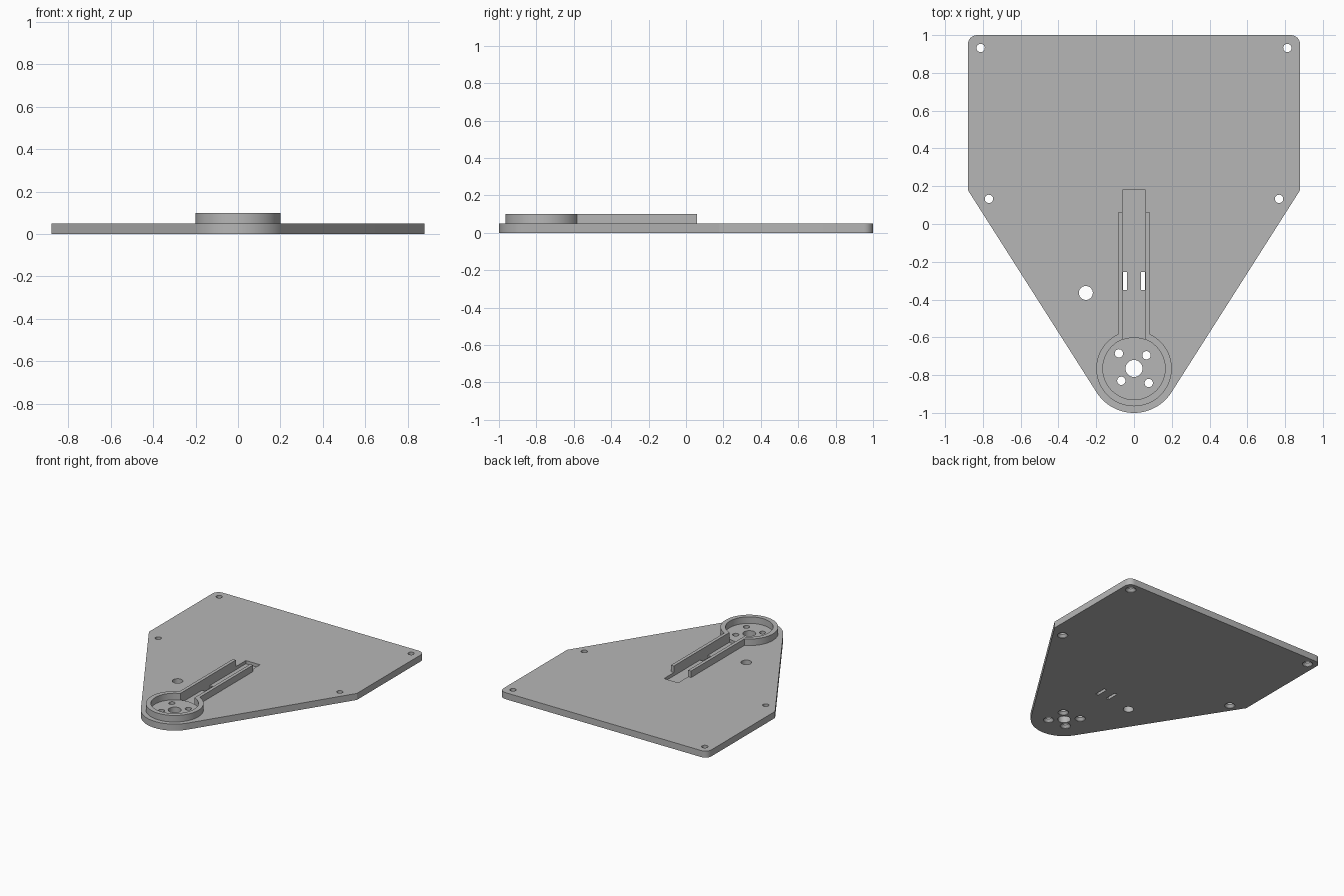
import bpy, bmesh
from math import sin, cos, pi, sqrt, asin, atan2, acos

cube = bpy.data.objects.get("Cube")
if cube:
    bpy.data.objects.remove(cube, do_unlink=True)

grey = bpy.data.materials.new("plain grey")
grey.use_nodes = True
colour = (0.47, 0.47, 0.47, 1)
grey.diffuse_color = colour
grey.node_tree.nodes["Principled BSDF"].inputs["Base Color"].default_value = colour

THICK, TOP = 0.05, 0.1
HUB_Y = -0.765
TIP_R, RING_R, WELL_R = 0.235, 0.2, 0.165
WALL_X, SLOT_X = 0.085, 0.06


def arc(cx, cy, r, a, b, n):
    return [(cx + r * cos(a + (b - a) * i / n), cy + r * sin(a + (b - a) * i / n))
            for i in range(n + 1)]


def mirrored(right):
    """Close a right-hand outline with its mirror image."""
    return right + [(-x, y) for x, y in reversed(right)]


def loft(name, layers):
    """Solid through stacked outlines, each given as (points, z)."""
    bm = bmesh.new()
    rows = [[bm.verts.new((x, y, z)) for x, y in pts] for pts, z in layers]
    n = len(rows[0])
    for low, high in zip(rows, rows[1:]):
        for i in range(n):
            j = (i + 1) % n
            bm.faces.new((low[i], low[j], high[j], high[i]))
    bm.faces.new(rows[0][::-1])
    bm.faces.new(rows[-1])
    bmesh.ops.recalc_face_normals(bm, faces=bm.faces)
    mesh = bpy.data.meshes.new(name)
    bm.to_mesh(mesh)
    bm.free()
    mesh.materials.append(grey)
    obj = bpy.data.objects.new(name, mesh)
    bpy.context.collection.objects.link(obj)
    return obj


def select(obj):
    bpy.ops.object.select_all(action='DESELECT')
    obj.select_set(True)
    bpy.context.view_layer.objects.active = obj


def cut(obj, cutter):
    cutter.hide_render = True
    select(obj)
    mod = obj.modifiers.new("cut", 'BOOLEAN')
    mod.operation, mod.solver, mod.object = 'DIFFERENCE', 'EXACT', cutter
    bpy.ops.object.modifier_apply(modifier=mod.name)
    bpy.data.objects.remove(cutter, do_unlink=True)


def circle(x, y, r):
    return arc(x, y, r, 0, 2 * pi, 32)[:-1]


def drill(obj, x, y, r, sink=None):
    """Through hole, optionally countersunk from below."""
    layers = [(circle(x, y, r), -0.02), (circle(x, y, r), 0.08)]
    if sink:
        layers = [(circle(x, y, sink), -0.02), (circle(x, y, sink), 0.003),
                  (circle(x, y, r), 0.022), (circle(x, y, r), 0.08)]
    cut(obj, loft("hole_cutter", layers))


# Base plate: straight back, tapering sides tangent to the rounded tip
side_x, side_y = 0.88, 0.18
dy = side_y - HUB_Y
tangent = atan2(dy, side_x) - acos(TIP_R / sqrt(side_x ** 2 + dy ** 2))
outline = mirrored(arc(0, HUB_Y, TIP_R, -pi / 2 + 0.02, tangent, 24)
                   + [(side_x, side_y)]
                   + arc(side_x - 0.05, 0.95, 0.05, 0, pi / 2, 8))
plate = loft("base_plate", [(outline, 0), (outline, THICK)])

# Sunken wire channel, ending against the round well
half = asin(SLOT_X / WELL_R)
channel = ([(SLOT_X, 0.18), (-SLOT_X, 0.18)]
           + arc(0, HUB_Y, WELL_R, pi / 2 + half, pi / 2 - half, 12))
cut(plate, loft("channel_cutter", [(channel, 0.025), (channel, 0.08)]))

# Tie slots through the channel floor
for s in (-1, 1):
    a, b = s * 0.036, s * 0.0595
    slot = [(a, -0.35), (b, -0.35), (b, -0.255), (a, -0.255)]
    cut(plate, loft("slot_cutter", [(slot, -0.02), (slot, 0.08)]))

# Corner and motor screw holes, shaft hole and cable hole
screws = [(s * x, y) for s in (-1, 1) for x, y in ((0.812, 0.932), (0.768, 0.133))]
screws += [(-0.08, -0.685), (0.066, -0.695), (-0.067, -0.83), (0.078, -0.842)]
for x, y in screws:
    drill(plate, x, y, 0.022, 0.037)
drill(plate, 0, HUB_Y, 0.045)
drill(plate, -0.255, -0.365, 0.037)

# Raised rim around the well, opening into the two channel walls
outer = asin(WALL_X / RING_R)
rim = (arc(0, HUB_Y, RING_R, pi / 2 + outer, 2.5 * pi - outer, 64)
       + [(WALL_X, 0.06), (SLOT_X, 0.06)]
       + arc(0, HUB_Y, WELL_R, 2.5 * pi - half, pi / 2 + half, 64)
       + [(-SLOT_X, 0.06), (-WALL_X, 0.06)])
housing = loft("motor_rim_and_channel_walls", [(rim, THICK), (rim, TOP)])

for obj in (plate, housing):
    select(obj)
    bpy.ops.object.shade_smooth_by_angle(angle=0.5)
